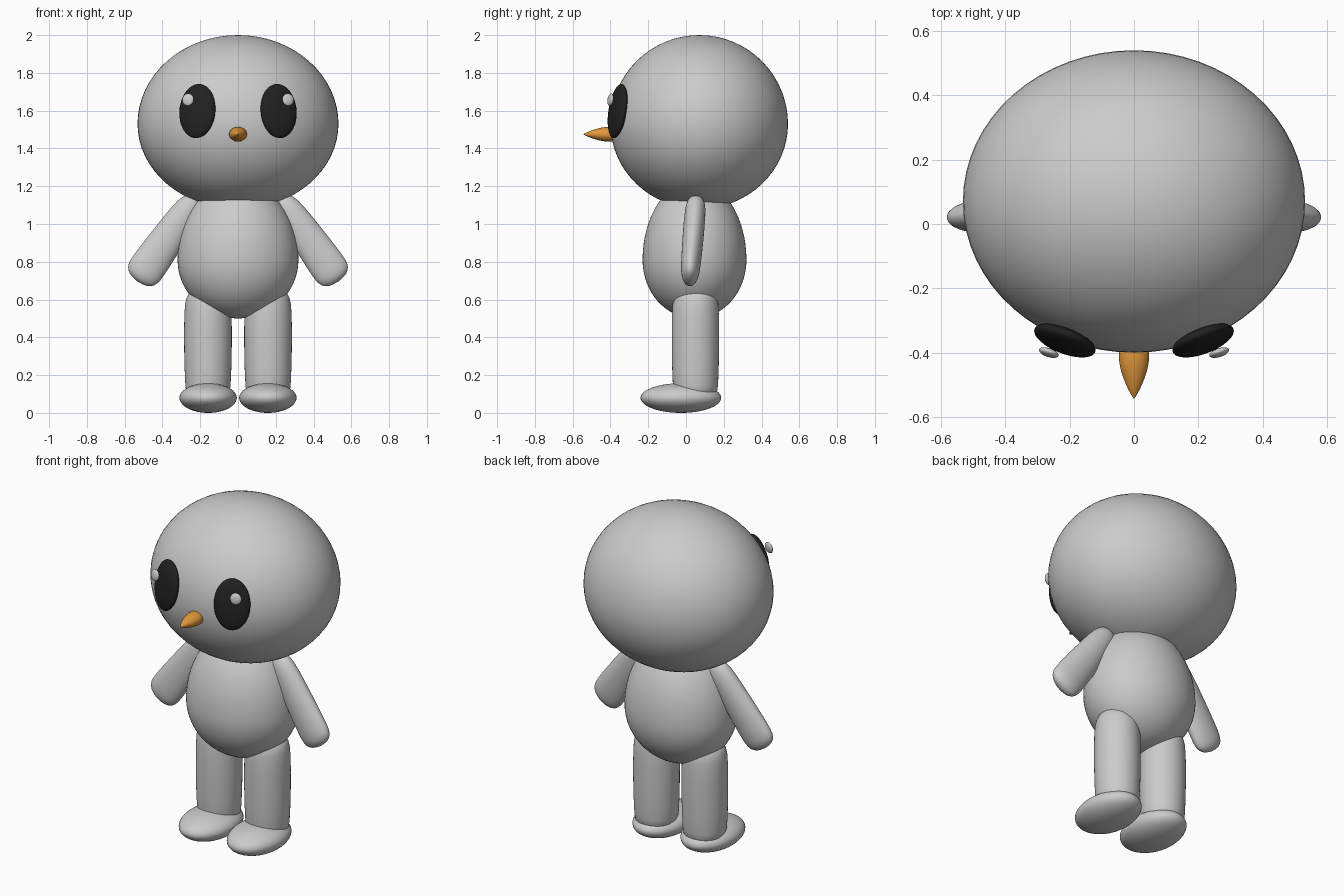
import bpy, bmesh, math
from mathutils import Vector, Matrix

if "Cube" in bpy.data.objects:
    bpy.data.objects.remove(bpy.data.objects["Cube"])


def material(name, rgb):
    m = bpy.data.materials.new(name)
    m.use_nodes = True
    m.diffuse_color = (*rgb, 1)
    bsdf = m.node_tree.nodes["Principled BSDF"]
    bsdf.inputs["Base Color"].default_value = (*rgb, 1)
    bsdf.inputs["Roughness"].default_value = 0.6
    return m


grey = material("soft_grey", (0.6, 0.6, 0.6))
black = material("eye_black", (0.015, 0.015, 0.015))
orange = material("beak_orange", (0.75, 0.31, 0.045))


def finish(name, bm, mat, matrix):
    mesh = bpy.data.meshes.new(name)
    bmesh.ops.recalc_face_normals(bm, faces=bm.faces)
    for f in bm.faces:
        f.smooth = True
    bm.to_mesh(mesh)
    bm.free()
    mesh.materials.append(mat)
    ob = bpy.data.objects.new(name, mesh)
    ob.matrix_world = matrix
    bpy.context.collection.objects.link(ob)
    return ob


def egg(name, mat, centre, rx, ry, up, down=None, pitch=0, yaw=0, segs=48):
    """Ellipsoid whose upper and lower halves may differ in height."""
    bm = bmesh.new()
    bmesh.ops.create_uvsphere(bm, u_segments=segs, v_segments=segs // 2, radius=1)
    for v in bm.verts:
        v.co.x *= rx
        v.co.y *= ry
        v.co.z *= up if v.co.z > 0 or down is None else down
    turn = Matrix.Rotation(math.radians(yaw), 4, 'Z') @ Matrix.Rotation(math.radians(pitch), 4, 'X')
    return finish(name, bm, mat, Matrix.Translation(centre) @ turn)


def limb(name, mat, start, end, rings, sides=32):
    """Skin elliptical rings (fraction along, half width, half depth) from start to end."""
    start, end = Vector(start), Vector(end)
    axis = end - start
    bm = bmesh.new()
    loops = []
    for t, w, d in rings:
        loops.append([bm.verts.new((w * math.cos(a), d * math.sin(a), t * axis.length))
                      for a in (math.tau * i / sides for i in range(sides))])
    for a, b in zip(loops, loops[1:]):
        for i in range(sides):
            j = (i + 1) % sides
            bm.faces.new((a[i], a[j], b[j], b[i]))
    tips = (bm.verts.new((0, 0, 0)), bm.verts.new((0, 0, axis.length)))
    for tip, loop in zip(tips, (loops[0], loops[-1])):
        for i in range(sides):
            bm.faces.new((tip, loop[i], loop[(i + 1) % sides]))
    z = axis.normalized()
    guide = Vector((0, 0, 1)) if abs(z.y) > 0.9 else Vector((0, 1, 0))
    x = guide.cross(z).normalized()
    frame = Matrix((x, z.cross(x), z)).transposed().to_4x4()
    ob = finish(name, bm, mat, Matrix.Translation(start) @ frame)
    ob.modifiers.new("smooth", 'SUBSURF').levels = 1
    ob.modifiers["smooth"].render_levels = 1
    return ob


# Head and body
egg("head", grey, (0, 0.07, 1.53), 0.532, 0.47, 0.47, 0.45, segs=64)
egg("body", grey, (0, 0.045, 0.81), 0.32, 0.275, 0.42, 0.31, segs=64)

# Beak: pointed bullet
limb("beak", orange, (0, -0.36, 1.475), (0, -0.543, 1.475),
     [(0.02, 0.042, 0.035), (0.25, 0.049, 0.041), (0.45, 0.045, 0.037),
      (0.65, 0.034, 0.028), (0.85, 0.018, 0.015), (0.98, 0.004, 0.003)])

arm_rings = [(0.01, 0.035, 0.028), (0.06, 0.066, 0.05), (0.2, 0.08, 0.057),
             (0.5, 0.09, 0.056), (0.75, 0.097, 0.053), (0.87, 0.098, 0.05),
             (0.94, 0.088, 0.043), (0.985, 0.058, 0.026)]
leg_rings = [(0.01, 0.11, 0.11), (0.08, 0.121, 0.121), (0.45, 0.128, 0.127),
             (0.8, 0.127, 0.126), (0.92, 0.118, 0.118), (0.99, 0.09, 0.09)]

# Paired parts
for s, side in ((1, "left"), (-1, "right")):
    egg(side + "_eye", black, (s * 0.215, -0.362, 1.598), 0.101, 0.035, 0.145,
        pitch=-9, yaw=s * 21)
    egg(side + "_eye_highlight", grey, (s * 0.265, -0.4, 1.658), 0.032, 0.013, 0.033,
        pitch=-9, yaw=s * 18, segs=24)
    limb(side + "_arm", grey, (s * 0.22, 0.055, 1.14), (s * 0.533, 0.018, 0.695), arm_rings)
    limb(side + "_leg", grey, (s * 0.159, 0.05, 0.07), (s * 0.159, 0.05, 0.66), leg_rings)
    egg(side + "_foot", grey, (s * 0.158, -0.027, 0.08), 0.152, 0.214, 0.077, 0.08)
